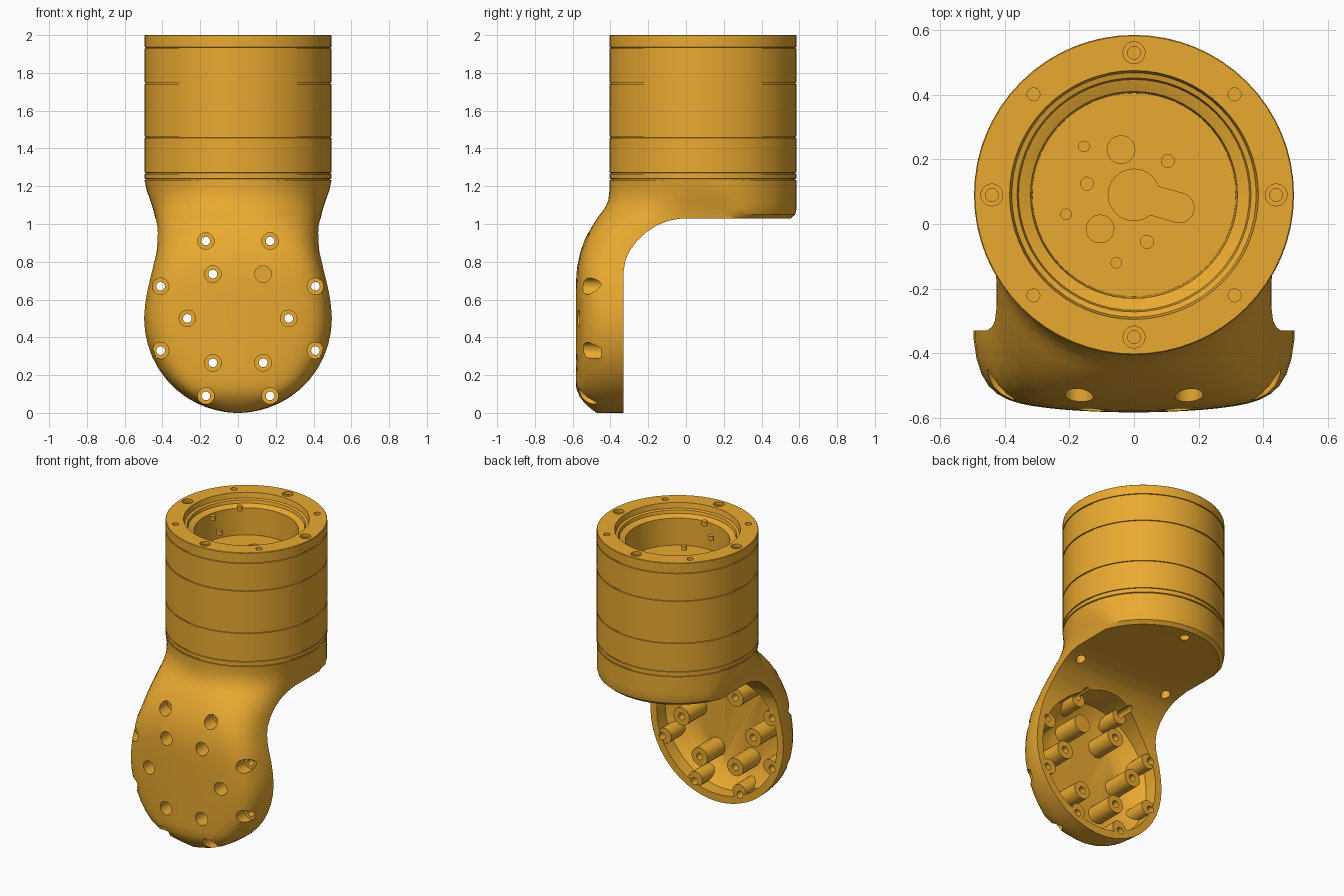
import bpy, bmesh
from math import sin, cos, pi, radians, atan2

if "Cube" in bpy.data.objects:
    bpy.data.objects.remove(bpy.data.objects["Cube"])

mat = bpy.data.materials.new("orange")
mat.diffuse_color = (0.82, 0.4, 0.03, 1)
mat.use_nodes = True
mat.node_tree.nodes["Principled BSDF"].inputs["Base Color"].default_value = mat.diffuse_color
CY = 0.09  # axis of the motor housing


def loft(bm, rings):
    """Skin a list of equal-length point rings and cap both ends."""
    vs = [[bm.verts.new(p) for p in r] for r in rings]
    n = len(vs[0])
    for a, b in zip(vs, vs[1:]):
        for i in range(n):
            j = (i + 1) % n
            bm.faces.new((a[i], a[j], b[j], b[i]))
    bm.faces.new(vs[0][::-1])
    bm.faces.new(vs[-1])


def lathe(bm, profile, u=0, v=0, axis="z", seg=20):
    """Revolve (radius, height) points about a line parallel to z or y."""
    rings = []
    for r, h in profile:
        pts = [(u + r * cos(2 * pi * i / seg), v + r * sin(2 * pi * i / seg)) for i in range(seg)]
        rings.append([(a, b, h) if axis == "z" else (a, h, b) for a, b in pts])
    loft(bm, rings)


def finish(name, bm):
    bmesh.ops.recalc_face_normals(bm, faces=bm.faces)
    me = bpy.data.meshes.new(name)
    bm.to_mesh(me)
    bm.free()
    ob = bpy.data.objects.new(name, me)
    bpy.context.collection.objects.link(ob)
    me.materials.append(mat)
    return ob


def boolean(ob, tool, op="DIFFERENCE"):
    m = ob.modifiers.new(op, "BOOLEAN")
    m.object, m.operation, m.solver = tool, op, "EXACT"
    bpy.context.view_layer.objects.active = ob
    bpy.ops.object.modifier_apply(modifier=m.name)
    bpy.data.objects.remove(tool)


def smooth(ob):
    bpy.ops.object.select_all(action="DESELECT")
    ob.select_set(True)
    bpy.context.view_layer.objects.active = ob
    bpy.ops.object.shade_smooth_by_angle(angle=radians(25))


# Motor housing: turned shell with fine seam grooves and stepped mouth
profile = [(0.488, 1.228), (0.488, 1.238), (0.495, 1.241)]
for z in (1.268, 1.46, 1.745, 1.932):
    profile += [(0.495, z - 0.004), (0.489, z - 0.003), (0.489, z + 0.003), (0.495, z + 0.004)]
profile += [(0.495, 1.997), (0.492, 2.0), (0.385, 2.0), (0.378, 1.965), (0.362, 1.96),
            (0.357, 1.94), (0.343, 1.935), (0.32, 1.925), (0.315, 1.745)]
bm = bmesh.new()
lathe(bm, profile, 0, CY, seg=64)
housing = finish("motor_housing", bm)

# Screw holes around the rim, recesses and keyhole in the floor
bm = bmesh.new()
for k in range(8):
    a = k * pi / 4
    x, y = 0.44 * cos(a), CY + 0.44 * sin(a)
    if k % 2 == 0:
        lathe(bm, [(0.02, 1.94), (0.02, 1.98), (0.034, 1.98), (0.034, 2.05)], x, y)
    else:
        lathe(bm, [(0.02, 1.97), (0.02, 2.05)], x, y)
for x, y, r in [(-0.04, 0.23, 0.043), (-0.105, -0.015, 0.043), (0.105, 0.195, 0.02),
                (-0.145, 0.125, 0.02), (0.04, -0.055, 0.02)]:
    lathe(bm, [(r, 1.72), (r, 1.77)], x, y)
d = atan2(-0.04, 0.14)
key = [(0.08 * cos(d + 0.6 + (2 * pi - 1.2) * i / 20), CY + 0.08 * sin(d + 0.6 + (2 * pi - 1.2) * i / 20))
       for i in range(21)]
key += [(0.14 + 0.046 * cos(d - pi / 2 + pi * i / 10), CY - 0.04 + 0.046 * sin(d - pi / 2 + pi * i / 10))
        for i in range(11)]
loft(bm, [[(x, y, z) for x, y in key] for z in (1.65, 1.8)])
boolean(housing, finish("housing_cutter", bm))
smooth(housing)

# Small pins in the housing mouth
for i, (x, y) in enumerate([(-0.155, 0.24), (-0.21, 0.03), (-0.055, -0.12)]):
    bm = bmesh.new()
    lathe(bm, [(0.018, 1.96), (0.018, 1.99)], x, y, seg=12)
    smooth(finish(f"locating_pin_{i + 1}", bm))

# Elbow arm: sections stacked in z (height, half width, front y, squareness)
rows = [(1.232, 0.495, -0.405, 2), (1.18, 0.484, -0.405, 2), (1.12, 0.463, -0.412, 2.2),
        (1.08, 0.45, -0.433, 2.5), (1.05, 0.442, -0.456, 2.8), (1.03, 0.438, -0.47, 3.1),
        (0.98, 0.433, -0.502, 3.8), (0.92, 0.432, -0.535, 4.8), (0.85, 0.437, -0.56, 6),
        (0.77, 0.453, -0.577, 8), (0.7, 0.47, -0.582, 8), (0.64, 0.484, -0.583, 8),
        (0.57, 0.495, -0.583, 8)]
for a in (0, 8, 16, 24, 32, 40, 48, 56, 63, 70, 76, 81, 85, 88):
    z = 0.5 - 0.5 * sin(radians(a))
    rows.append((z, 0.5 * cos(radians(a)), -0.583 + 0.11 * max(0, 1 - z / 0.15) ** 2, 8))
rings = []
for z, w, front, n in rows:
    back = 0.495 if z > 1.06 else 0.488 if z > 1.04 else 0.465
    bow = 0.045 * (n - 2) / 6
    ring = []
    for i in range(56):
        c, s = cos(2 * pi * i / 56), sin(2 * pi * i / 56)
        x = w * c
        if s > 0.01 and i != 28:   # round back with flattened sides
            x, y = max(-w, min(w, back * c)), CY + back * s
        else:                      # squarer, bowed front
            y = CY - (CY - front) * max(0, 1 - abs(c) ** n) ** (1 / n)
            y += bow * c * c * min(1, abs(s) * 4)
        ring.append((x, y, z))
    rings.append(ring)
bm = bmesh.new()
loft(bm, rings)
arm = finish("elbow_arm", bm)

# Clear the space under the elbow
curve = [(-0.33, -0.1), (-0.33, 0.75), (-0.32, 0.81), (-0.297, 0.86), (-0.26, 0.91), (-0.21, 0.957),
         (-0.15, 0.995), (-0.09, 1.018), (-0.02, 1.03), (0.8, 1.03), (0.8, -0.1)]
bm = bmesh.new()
loft(bm, [[(x, y, z) for y, z in curve] for x in (-0.8, 0.8)])
boolean(arm, finish("underside_cutter", bm))

# Hollow out the round paddle from behind
bm = bmesh.new()
lathe(bm, [(0.3, -0.52), (0.37, -0.495), (0.45, -0.42), (0.45, -0.2)], 0, 0.5, "y", 56)
boolean(arm, finish("pocket_cutter", bm))

# Standoff tubes, mirrored left/right and about the paddle centre
quarter = [(0.17, 0.41), (0.133, 0.235), (0.41, 0.17), (0.268, 0)]
spots = sorted({(sx * x, 0.5 + sz * z) for x, z in quarter for sx in (-1, 1) for sz in (-1, 1)})
bm = bmesh.new()
for x, z in spots:
    inner = x * x + (z - 0.5) ** 2 < 0.1
    r, start = (0.06, -0.525) if inner else (0.05, -0.485)
    k = 1 if inner else 0.96   # keep the rim tubes inside the wall
    lathe(bm, [(r, start), (r, -0.335)], x * k, 0.5 + (z - 0.5) * k, "y")
boolean(arm, finish("standoffs", bm), "UNION")

# Counterbored screw holes through the standoffs (one is blind) and under the elbow
bm = bmesh.new()
for x, z in spots:
    bore = [(0.044, -0.7), (0.044, -0.45)]
    if not (0 < x < 0.2 and 0.7 < z < 0.8):
        bore += [(0.023, -0.45), (0.023, -0.2)]
    lathe(bm, bore, x, z, "y")
for a in (-30, 90, 210):
    x, y = 0.39 * cos(radians(a)), CY + 0.39 * sin(radians(a))
    lathe(bm, [(0.03, 0.98), (0.03, 1.09)], x, y)
boolean(arm, finish("screw_cutter", bm))
smooth(arm)
